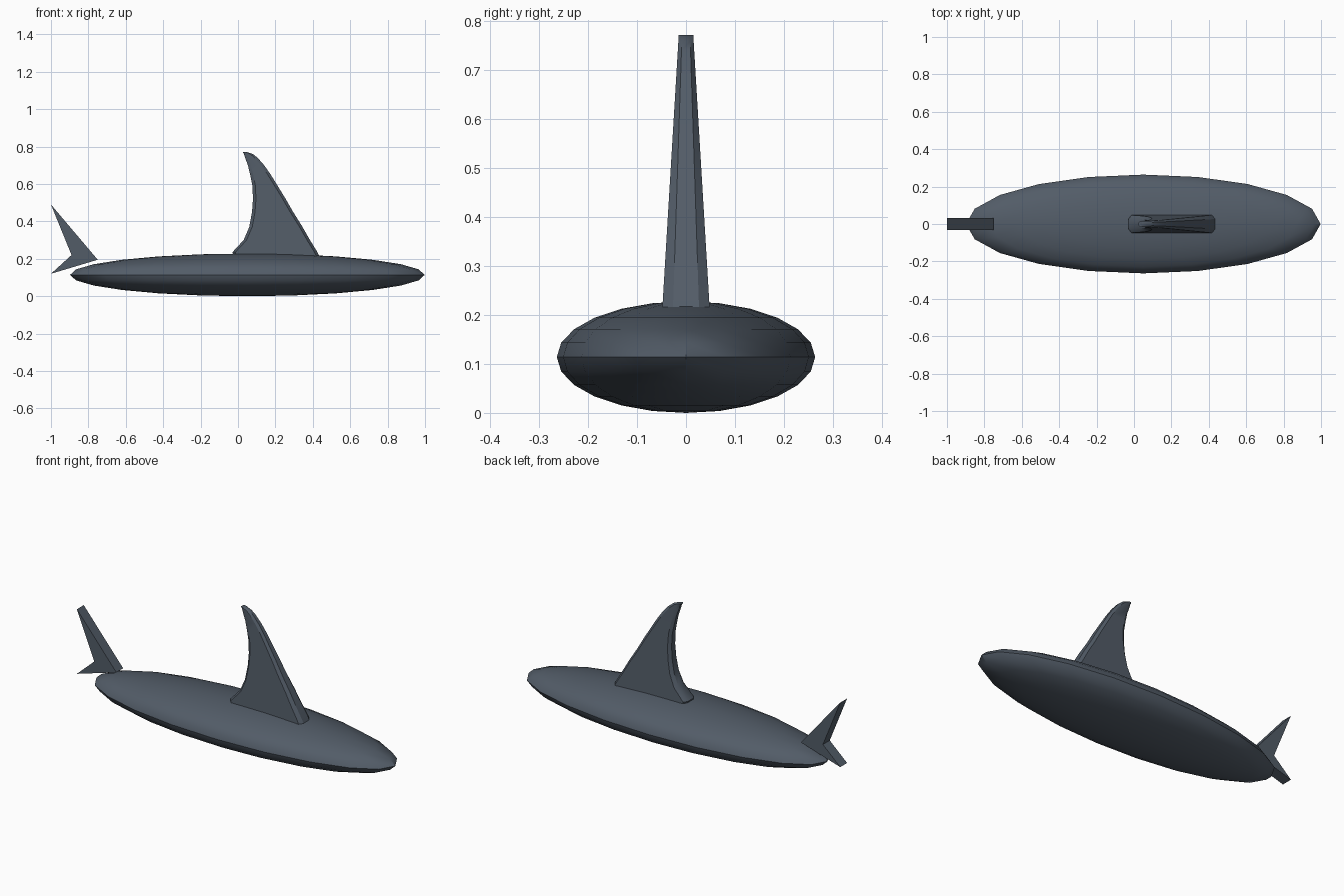
import bpy, bmesh, math
from mathutils import Matrix

if "Cube" in bpy.data.objects:
    bpy.data.objects.remove(bpy.data.objects["Cube"])

slate = bpy.data.materials.new("slate_grey")
slate.diffuse_color = (0.085, 0.107, 0.137, 1)
slate.use_nodes = True
slate.node_tree.nodes["Principled BSDF"].inputs["Base Color"].default_value = slate.diffuse_color


def finish(name, bm, angle=30):
    bmesh.ops.recalc_face_normals(bm, faces=bm.faces[:])
    me = bpy.data.meshes.new(name)
    bm.to_mesh(me)
    bm.free()
    me.materials.append(slate)
    ob = bpy.data.objects.new(name, me)
    bpy.context.collection.objects.link(ob)
    bpy.ops.object.select_all(action='DESELECT')
    ob.select_set(True)
    bpy.context.view_layer.objects.active = ob
    bpy.ops.object.shade_smooth_by_angle(angle=math.radians(angle))
    return ob


# body: flattened, stretched sphere
bm = bmesh.new()
bmesh.ops.create_uvsphere(bm, u_segments=20, v_segments=12, radius=1,
                          matrix=Matrix.Translation((0.05, 0, 0.114))
                          @ Matrix.Diagonal((0.948, 0.264, 0.114, 1)))
finish("body", bm)

# dorsal fin: chamfered sections (z, rear x, front x) lofted upward
sections = [(.2, -.02, .44), (.235, -.03, .425), (.3, .03, .385), (.37, .06, .345),
            (.45, .075, .295), (.52, .08, .255), (.59, .077, .212), (.65, .065, .175),
            (.7, .053, .14), (.74, .038, .105), (.76, .032, .08), (.772, .025, .045)]
bm = bmesh.new()
rings = []
for z, xr, xf in sections:
    h = 0.048 - 0.06 * (z - 0.22)
    c = min(0.016, (xf - xr) * 0.3)
    r = 0.55 * h
    pts = [(xr, -r), (xr + c, -h), (xf - c, -h), (xf, -r),
           (xf, r), (xf - c, h), (xr + c, h), (xr, r)]
    rings.append([bm.verts.new((x, y, z)) for x, y in pts])
for a, b in zip(rings, rings[1:]):
    for i in range(8):
        j = (i + 1) % 8
        bm.faces.new((a[i], a[j], b[j], b[i]))
bm.faces.new(rings[0])
bm.faces.new(rings[-1])
finish("dorsal_fin", bm)

# tail fin: notched plate
bm = bmesh.new()
outline = [(-1, .49), (-.75, .195), (-1, .12), (-.89, .22)]
face = bm.faces.new([bm.verts.new((x, -.031, z)) for x, z in outline])
ext = bmesh.ops.extrude_face_region(bm, geom=[face])
bmesh.ops.translate(bm, vec=(0, .062, 0),
                    verts=[v for v in ext["geom"] if isinstance(v, bmesh.types.BMVert)])
finish("tail_fin", bm)
